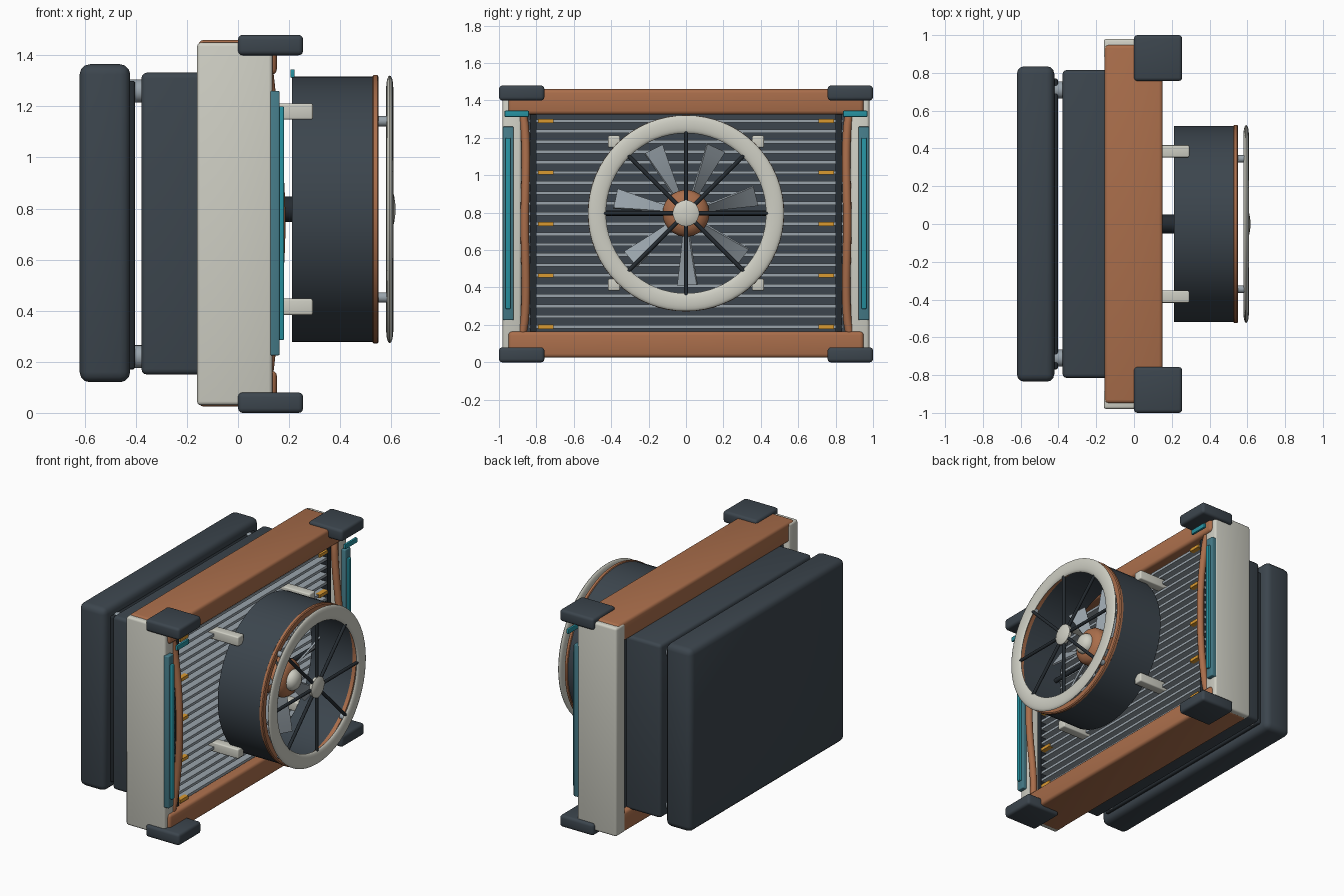
import bpy, bmesh, math
from mathutils import Matrix, Vector

if "Cube" in bpy.data.objects:
    bpy.data.objects.remove(bpy.data.objects["Cube"])


def material(name, r, g, b):
    m = bpy.data.materials.new(name)
    m.diffuse_color = (r, g, b, 1)
    m.use_nodes = True
    m.node_tree.nodes["Principled BSDF"].inputs["Base Color"].default_value = m.diffuse_color
    return m


DARK = material("dark_slate", 0.045, 0.060, 0.075)
BLACK = material("dark_rubber", 0.018, 0.024, 0.030)
COPPER = material("copper", 0.40, 0.155, 0.07)
CREAM = material("cream", 0.62, 0.62, 0.55)
STEEL = material("steel", 0.32, 0.37, 0.41)
TEAL = material("teal", 0.02, 0.29, 0.36)
TEAL_DULL = material("teal_dull", 0.06, 0.20, 0.25)
AMBER = material("amber", 0.70, 0.32, 0.03)
CZ = 0.797  # fan axis height


def finish(bm, name, mat):
    bmesh.ops.recalc_face_normals(bm, faces=bm.faces)
    me = bpy.data.meshes.new(name)
    bm.to_mesh(me)
    bm.free()
    me.materials.append(mat)
    ob = bpy.data.objects.new(name, me)
    bpy.context.collection.objects.link(ob)
    bpy.ops.object.select_all(action='DESELECT')
    ob.select_set(True)
    bpy.context.view_layer.objects.active = ob
    bpy.ops.object.shade_smooth_by_angle(angle=math.radians(35))
    return ob


def box(name, x, y, z, mat, bevel=0.0, seg=3):
    """Box from (min, max) ranges with rounded edges."""
    bm = bmesh.new()
    size = [b - a for a, b in (x, y, z)]
    mid = [(a + b) / 2 for a, b in (x, y, z)]
    bmesh.ops.create_cube(bm, size=1, matrix=Matrix.Translation(mid) @ Matrix.Diagonal((*size, 1)))
    if bevel:
        bmesh.ops.bevel(bm, geom=bm.edges[:], offset=bevel, segments=seg, profile=0.5, affect='EDGES')
    return finish(bm, name, mat)


def side_boxes(name, x, y, z, mat, bevel=0.0):
    """The same box on both y sides."""
    box(name + "_right", x, y, z, mat, bevel)
    box(name + "_left", x, (-y[1], -y[0]), z, mat, bevel)


def lathe(name, profile, mat, closed=False, n=64):
    """Turn (x, radius) points around the fan axis."""
    bm = bmesh.new()
    rings = []
    for x, r in profile:
        rings.append([bm.verts.new((x, r * math.cos(t), CZ + r * math.sin(t)))
                      for t in (2 * math.pi * i / n for i in range(n))])
    pairs = list(zip(rings, rings[1:]))
    if closed:
        pairs.append((rings[-1], rings[0]))
    for a, b in pairs:
        for i in range(n):
            j = (i + 1) % n
            bm.faces.new((a[i], a[j], b[j], b[i]))
    if not closed:
        bm.faces.new(rings[0])
        bm.faces.new(rings[-1])
    return finish(bm, name, mat)


def rod(name, p, q, r, mat, n=16):
    """Cylinder between two points."""
    p, q = Vector(p), Vector(q)
    d = q - p
    bm = bmesh.new()
    mtx = Matrix.Translation((p + q) / 2) @ d.to_track_quat('Z', 'Y').to_matrix().to_4x4()
    bmesh.ops.create_cone(bm, cap_ends=True, segments=n, radius1=r, radius2=r, depth=d.length, matrix=mtx)
    return finish(bm, name, mat)


def polar(x, r, a):
    return (x, r * math.cos(a), CZ + r * math.sin(a))


# rear slab, gasket and core housing
box("rear_slab", (-0.62, -0.422), (-0.835, 0.835), (0.12, 1.365), DARK, 0.04)
box("rear_gasket", (-0.44, -0.403), (-0.77, 0.77), (0.17, 1.30), BLACK, 0.01)
box("core_housing", (-0.378, -0.10), (-0.815, 0.815), (0.15, 1.332), DARK, 0.022)
for y in (-0.71, 0.71):
    for z in (0.22, 1.26):
        rod("slab_spacer", (-0.45, y, z), (-0.35, y, z), 0.045, STEEL, 24)

# main frame
side_boxes("side_tank", (-0.16, 0.135), (0.88, 0.98), (0.03, 1.45), CREAM, 0.015)
box("top_rail", (-0.155, 0.152), (-0.95, 0.95), (1.325, 1.46), COPPER, 0.02)
box("bottom_rail", (-0.155, 0.152), (-0.95, 0.95), (0.025, 0.165), COPPER, 0.02)
side_boxes("top_corner_cap", (0.0, 0.255), (0.757, 1.0), (1.40, 1.48), DARK, 0.018)
side_boxes("bottom_corner_cap", (0.0, 0.255), (0.757, 1.0), (0.0, 0.08), DARK, 0.018)

# core panel, fins and clips
box("core_panel", (-0.12, 0.06), (-0.885, 0.885), (0.15, 1.34), DARK)
side_boxes("fin_post", (0.05, 0.115), (0.80, 0.835), (0.16, 1.33), BLACK)
for i in range(21):
    z = 0.19 + i * 0.055
    box("fin", (0.05, 0.11), (-0.84, 0.84), (z - 0.009, z + 0.009), STEEL)
    if i % 5 == 0:
        side_boxes("fin_clip", (0.09, 0.122), (0.708, 0.792), (z - 0.011, z + 0.011), AMBER)

# bowed copper side pipes
for side in (-1, 1):
    cu = bpy.data.curves.new("side_pipe", 'CURVE')
    cu.dimensions = '3D'
    cu.bevel_depth = 0.023
    cu.bevel_resolution = 4
    cu.use_fill_caps = True
    sp = cu.splines.new('BEZIER')
    path = [(0.115, 0.875, 0.15), (0.125, 0.862, 0.24), (0.163, 0.862, 0.745),
            (0.125, 0.862, 1.25), (0.115, 0.875, 1.34)]
    sp.bezier_points.add(len(path) - 1)
    for bp, (x, y, z) in zip(sp.bezier_points, path):
        bp.co = (x, side * y, z)
        bp.handle_left_type = bp.handle_right_type = 'AUTO'
    cu.materials.append(COPPER)
    ob = bpy.data.objects.new("side_pipe", cu)
    bpy.context.collection.objects.link(ob)
    bpy.ops.object.select_all(action='DESELECT')
    ob.select_set(True)
    bpy.context.view_layer.objects.active = ob
    bpy.ops.object.convert(target='MESH')
    bpy.ops.object.shade_smooth_by_angle(angle=math.radians(40))

# teal side strips and top tabs
side_boxes("strip_base", (0.125, 0.163), (0.922, 0.98), (0.225, 1.26), TEAL_DULL, 0.006)
side_boxes("strip_insert", (0.15, 0.18), (0.938, 0.965), (0.285, 1.20), TEAL, 0.005)
side_boxes("top_tab", (0.205, 0.222), (0.84, 0.97), (1.312, 1.345), TEAL, 0.004)

# fan shroud, copper rim, grille ring
lathe("fan_shroud", [(0.212, 0.52), (0.535, 0.52), (0.535, 0.49), (0.212, 0.49)], DARK, True)
lathe("shroud_rim", [(0.525, 0.518), (0.53, 0.525), (0.546, 0.525), (0.551, 0.518),
                     (0.551, 0.485), (0.525, 0.485)], COPPER, True)
ring = [(0.594 + 0.014 * math.cos(t), 0.476 + 0.048 * math.sin(t))
        for t in (2 * math.pi * i / 16 for i in range(16))]
lathe("grille_ring", ring, CREAM, True)
lathe("grille_hub", [(0.58, 0.06), (0.585, 0.07), (0.603, 0.07), (0.611, 0.055), (0.616, 0.02)], CREAM, n=32)
for k in range(8):
    a = k * math.pi / 4
    rod("grille_spoke", polar(0.592, 0.04, a), polar(0.592, 0.45, a), 0.011, BLACK, 12)
    if k % 2:
        rod("grille_post", polar(0.535, 0.488, a), polar(0.592, 0.488, a), 0.02, STEEL)
for s in (-1, 1):
    for z in (0.415, 1.18):
        box("shroud_bracket", (0.05, 0.293), (s * 0.385 - 0.032, s * 0.385 + 0.032),
            (z - 0.032, z + 0.032), CREAM, 0.008)

# fan hub, nose and rear support bars
lathe("fan_hub", [(0.27, 0.115), (0.28, 0.125), (0.37, 0.125), (0.395, 0.11), (0.41, 0.08), (0.415, 0.05)],
      COPPER, n=40)
lathe("fan_nose", [(0.40, 0.07), (0.425, 0.068), (0.445, 0.055), (0.458, 0.03), (0.461, 0.01)], CREAM, n=32)
rod("support_bar", polar(0.25, 0.5, 0), polar(0.25, 0.5, math.pi), 0.015, BLACK)
rod("motor_shaft", polar(0.05, 0, 0), polar(0.29, 0, 0), 0.05, BLACK, 24)

# seven twisted, flared blades
for k in range(7):
    spin = Matrix.Translation((0, 0, CZ)) @ Matrix.Rotation(math.radians(14 + k * 360 / 7), 4, 'X')
    bm = bmesh.new()
    prev = None
    for i in range(7):
        t = i / 6
        r, w = 0.11 + 0.275 * t, 0.022 + 0.033 * t
        p = math.radians(48 - 18 * t)
        c, s = math.cos(p), math.sin(p)
        loop = [bm.verts.new(spin @ Vector((0.335 + u * w * 1.1 * s - v * c, r, u * w * 1.1 * c + v * s)))
                for u, v in ((-1, -0.006), (1, -0.006), (1, 0.006), (-1, 0.006))]
        if prev:
            for j in range(4):
                bm.faces.new((prev[j], prev[(j + 1) % 4], loop[(j + 1) % 4], loop[j]))
        else:
            bm.faces.new(loop)
        prev = loop
    bm.faces.new(prev)
    finish(bm, "fan_blade", STEEL)
